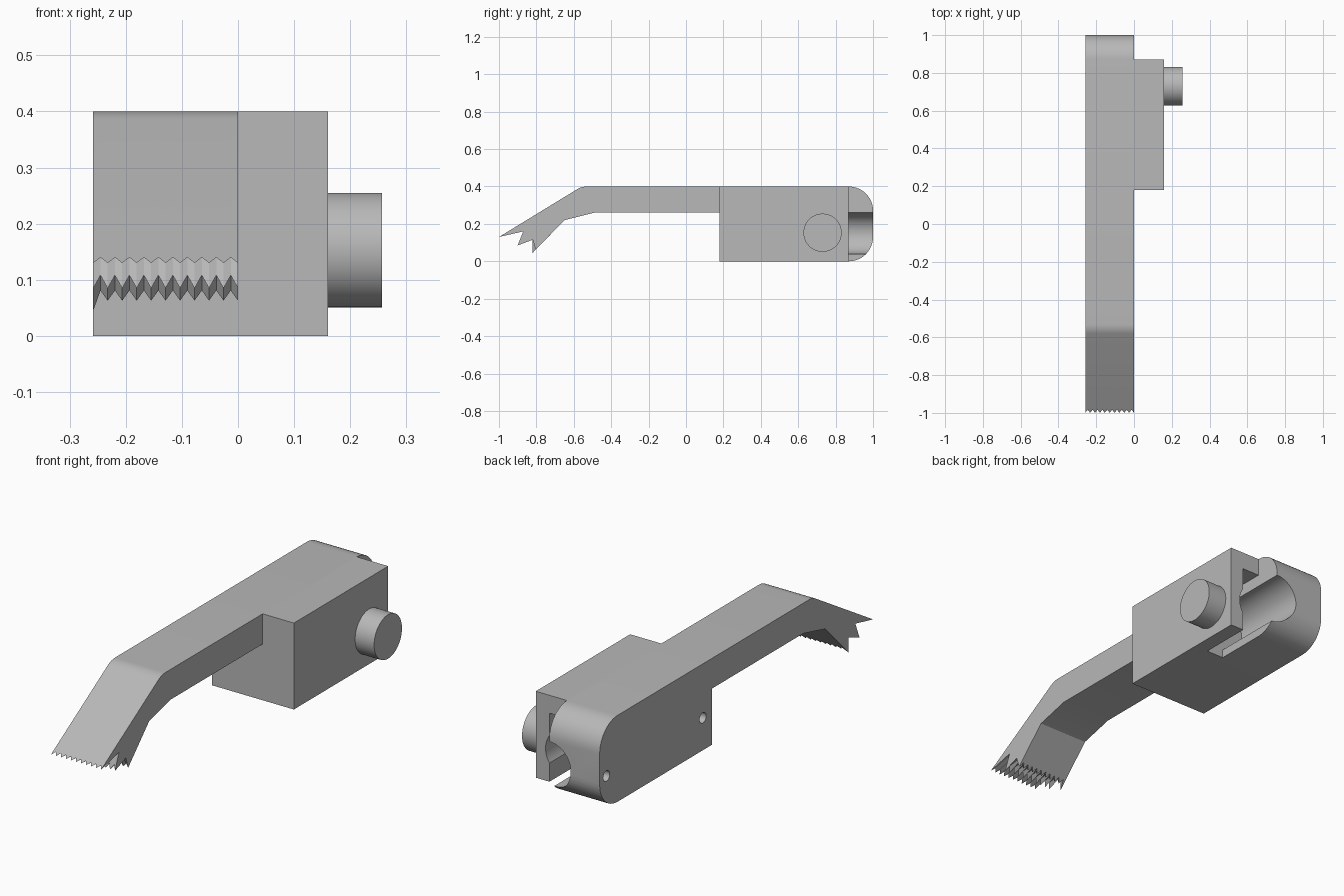
import bpy, bmesh, math
from mathutils import Matrix, Vector

if "Cube" in bpy.data.objects:
    bpy.data.objects.remove(bpy.data.objects["Cube"], do_unlink=True)

GREY = (0.48, 0.48, 0.48, 1)
mat = bpy.data.materials.new("plain_grey")
mat.use_nodes = True
mat.diffuse_color = GREY
mat.node_tree.nodes["Principled BSDF"].inputs["Base Color"].default_value = GREY


def finish(name, bm):
    bmesh.ops.recalc_face_normals(bm, faces=bm.faces)
    mesh = bpy.data.meshes.new(name)
    bm.to_mesh(mesh)
    bm.free()
    mesh.materials.append(mat)
    obj = bpy.data.objects.new(name, mesh)
    bpy.context.collection.objects.link(obj)
    return obj


def box(name, x0, x1, y0, y1, z0, z1):
    bm = bmesh.new()
    bmesh.ops.create_cube(bm, size=1)
    bmesh.ops.scale(bm, vec=(x1 - x0, y1 - y0, z1 - z0), verts=bm.verts)
    bmesh.ops.translate(bm, vec=((x0 + x1) / 2, (y0 + y1) / 2, (z0 + z1) / 2), verts=bm.verts)
    return finish(name, bm)


def cylinder(name, start, end, radius, sides=64):
    a, b = Vector(start), Vector(end)
    turn = (b - a).to_track_quat("Z", "Y").to_matrix().to_4x4()
    bm = bmesh.new()
    bmesh.ops.create_cone(bm, cap_ends=True, segments=sides, radius1=radius, radius2=radius,
                          depth=(b - a).length, matrix=Matrix.Translation((a + b) / 2) @ turn)
    return finish(name, bm)


def activate(obj):
    bpy.ops.object.select_all(action="DESELECT")
    obj.select_set(True)
    bpy.context.view_layer.objects.active = obj


def cut(obj, cutter):
    cutter.hide_render = True
    mod = obj.modifiers.new("cut", "BOOLEAN")
    mod.operation, mod.solver, mod.object = "DIFFERENCE", "EXACT", cutter
    activate(obj)
    bpy.ops.object.modifier_apply(modifier=mod.name)


def arc(cy, cz, r, a0, a1, steps):
    angles = [math.radians(a0 + (a1 - a0) * i / steps) for i in range(steps + 1)]
    return [(cy + r * math.cos(a), cz + r * math.sin(a)) for a in angles]


# Side profile of handle and jaw; the three tooth tips alternate across the width
def profile(column):
    if column % 2:
        top, middle, low = (-0.983, 0.14), (-0.885, 0.108), (-0.785, 0.081)
    else:
        top, middle, low = (-1, 0.13), (-0.9, 0.085), (-0.803, 0.063)
    if column == 0:
        low = (-0.82, 0.045)
    jaw = [(-0.65, 0.22), low, (-0.82, 0.115), middle, (-0.87, 0.16), top]
    return (arc(0.87, 0.13, 0.13, -90, 0, 12) + arc(0.87, 0.27, 0.13, 0, 90, 12)
            + arc(-0.53, 0.3, 0.1, 90, 120, 6) + jaw[::-1]
            + [(-0.49, 0.26), (0.18, 0.26), (0.18, 0)])


TEETH, WIDTH = 10, 0.258
bm = bmesh.new()
rings = []
for i in range(2 * TEETH + 1):
    x = -WIDTH + WIDTH * i / (2 * TEETH)
    rings.append([bm.verts.new((x, y, z)) for y, z in profile(i)])
count = len(rings[0])
for r0, r1 in zip(rings, rings[1:]):
    for j in range(count):
        k = (j + 1) % count
        bm.faces.new((r0[j], r0[k], r1[k], r1[j]))
bm.faces.new(rings[0])
bm.faces.new(rings[-1])
bmesh.ops.recalc_face_normals(bm, faces=bm.faces)
bmesh.ops.dissolve_limit(bm, angle_limit=math.radians(0.5), verts=bm.verts, edges=bm.edges)
handle = finish("handle_and_jaw", bm)

# Side block and knob
block = box("side_block", 0, 0.16, 0.18, 0.87, 0, 0.4)
knob = cylinder("side_knob", (0.15, 0.73, 0.153), (0.257, 0.73, 0.153), 0.102)

# Rear bore, block slot and small pin holes
bore = cylinder("bore_cutter", (0, 0.62, 0.15), (0, 1.1, 0.15), 0.11)
slot = box("slot_cutter", -0.05, 0.09, 0.62, 0.95, -0.1, 0.317)
cut(block, slot)
cut(block, bore)
cut(handle, bore)
cutters = [bore, slot]
for y in (0.245, 0.95):
    pin = cylinder("pin_cutter", (-0.3, y, 0.15), (-0.17, y, 0.15), 0.024, 24)
    cut(handle, pin)
    cutters.append(pin)
for cutter in cutters:
    bpy.data.objects.remove(cutter, do_unlink=True)

for obj in (handle, block, knob):
    activate(obj)
    bpy.ops.object.shade_smooth_by_angle(angle=math.radians(20))
